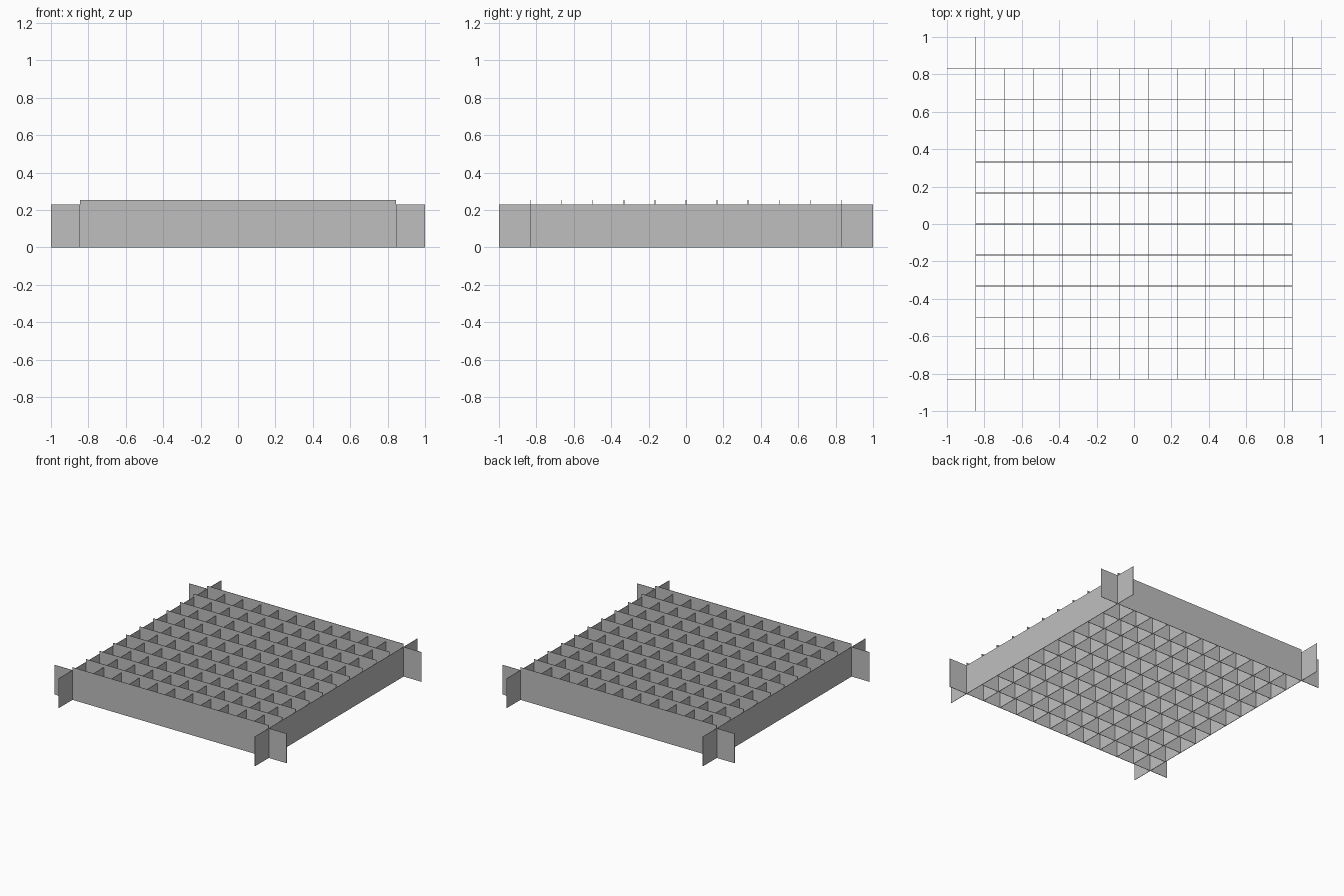
import bpy

old = bpy.data.objects.get("Cube")
if old:
    bpy.data.objects.remove(old, do_unlink=True)

# One grey for every slat
grey = bpy.data.materials.new("plain_grey")
grey.use_nodes = True
COLOUR = (0.52, 0.52, 0.52, 1)
grey.diffuse_color = COLOUR
grey.node_tree.nodes["Principled BSDF"].inputs["Base Color"].default_value = COLOUR

THICK = 0.003
HALF_X, HALF_Y = 0.845, 0.829
LOW, HIGH = 0.23, 0.253
COLUMNS, ROWS = 12, 11


def slat(name, profile, axis, offset):
    """Upright sheet from an outline of (along, z), running along x or y."""
    verts = []
    for side in (-THICK / 2, THICK / 2):
        for a, z in profile:
            p = offset + side
            verts.append((a, p, z) if axis == "x" else (-p, a, z))
    n = len(profile)
    faces = [tuple(range(n)), tuple(reversed(range(n, 2 * n)))]
    faces += [(i, i + n, (i + 1) % n + n, (i + 1) % n) for i in range(n)]
    mesh = bpy.data.meshes.new(name)
    mesh.from_pydata(verts, [], faces)
    mesh.materials.append(grey)
    obj = bpy.data.objects.new(name, mesh)
    bpy.context.collection.objects.link(obj)


def mirrored(half):
    """Complete a symmetric outline from its right half, bottom to top."""
    return half + [(-a, z) for a, z in reversed(half)]


# Rows along x: plain inside, with lower end tabs on the front and back walls
plain_row = mirrored([(HALF_X, 0), (HALF_X, HIGH)])
wall_row = mirrored([(1, 0), (1, LOW), (HALF_X, LOW), (HALF_X, HIGH)])
for i in range(ROWS):
    y = HALF_Y * (2 * i / (ROWS - 1) - 1)
    if i in (0, ROWS - 1):
        slat("front_wall" if i == 0 else "back_wall", wall_row, "x", y)
    else:
        slat(f"row_slat_{i}", plain_row, "x", y)

# Columns along y: the two side walls run out past the corners
for i in range(COLUMNS):
    x = HALF_X * (2 * i / (COLUMNS - 1) - 1)
    wall = i in (0, COLUMNS - 1)
    reach = 1 if wall else HALF_Y
    name = ("right_wall" if i == 0 else "left_wall") if wall else f"column_slat_{i}"
    slat(name, mirrored([(reach, 0), (reach, LOW)]), "y", -x)
